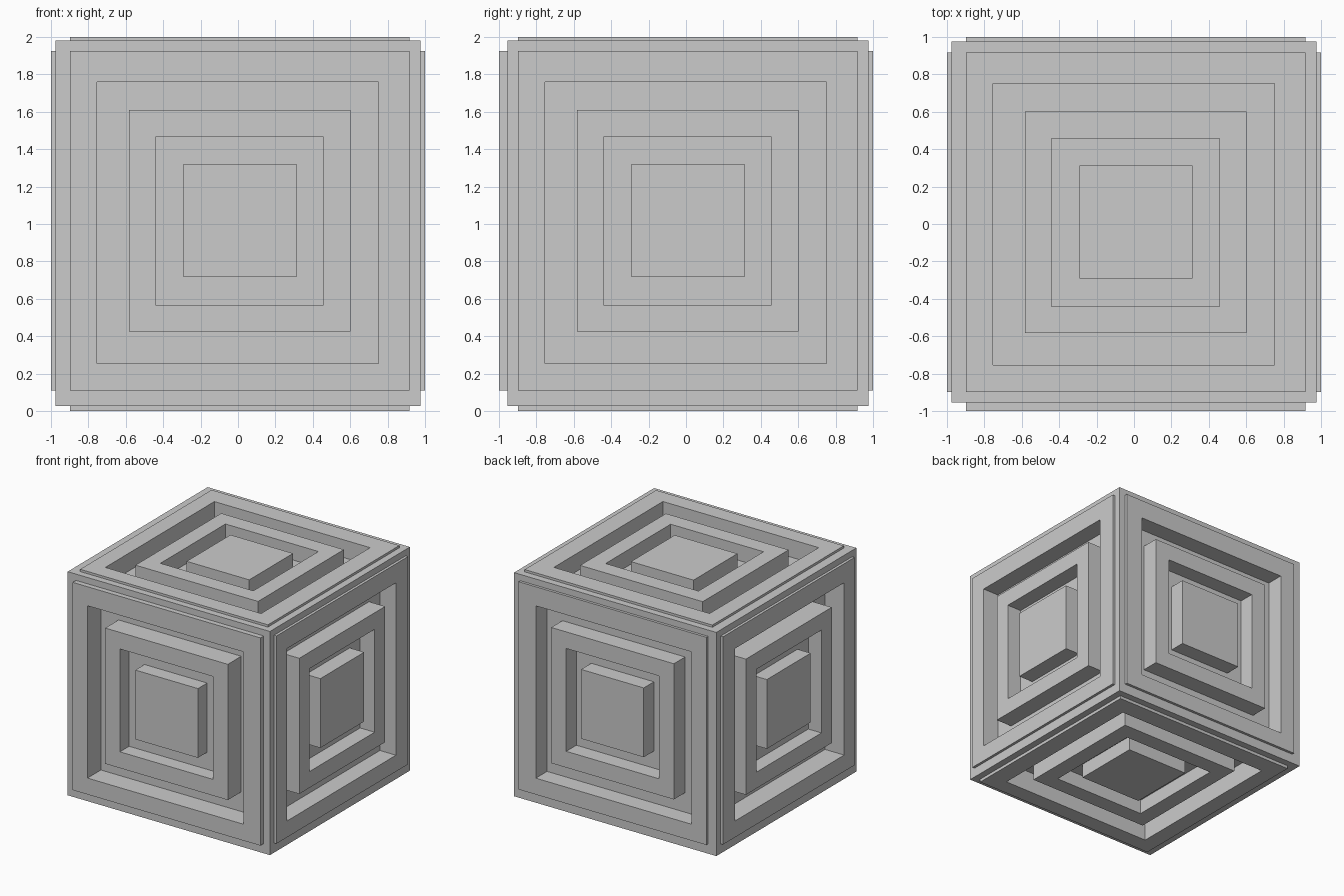
import bpy, bmesh

if "Cube" in bpy.data.objects:
    bpy.data.objects.remove(bpy.data.objects["Cube"])

# Square sections (low, high), shared by all six sides
FRAME = (-0.897, 0.917)
OPENING = (-0.754, 0.751)
RING = (-0.583, 0.602)
RING_HOLE = (-0.441, 0.457)
BLOCK = (-0.292, 0.313)
BODY = [(-0.977, 0.977), (-0.955, 0.977), (0.027, 1.98)]
# Distances from the centre for each side: face, outer groove floor, inner groove floor
LEVELS = {-1: (1.0, 0.815, 0.873), 1: (1.0, 0.845, 0.86)}
SIDES = {(1, -1): "front", (1, 1): "back", (0, -1): "left",
         (0, 1): "right", (2, -1): "bottom", (2, 1): "top"}


def square(bm, axis, side, sec, depth):
    """Four corners of a square section; sec None means the full body face."""
    u, v = [a for a in range(3) if a != axis]
    corners = []
    for i, j in ((0, 0), (1, 0), (1, 1), (0, 1)):
        p = [0, 0, 0]
        for a, k in ((u, i), (v, j)):
            p[a] = BODY[a][k] if sec is None else sec[k] + (1.008 if a == 2 else 0)
        if sec is None:
            p[axis] = BODY[axis][side > 0]
        else:
            p[axis] = depth + (1.0 if axis == 2 else 0)
        corners.append(bm.verts.new(p))
    return corners


def bridge(bm, loops):
    for a, b in zip(loops, loops[1:]):
        for i in range(4):
            j = (i + 1) % 4
            bm.faces.new((a[i], a[j], b[j], b[i]))


def finish(bm, name):
    bmesh.ops.remove_doubles(bm, verts=bm.verts, dist=1e-4)
    bmesh.ops.recalc_face_normals(bm, faces=bm.faces)
    mesh = bpy.data.meshes.new(name)
    bm.to_mesh(mesh)
    bm.free()
    bpy.context.collection.objects.link(bpy.data.objects.new(name, mesh))


def slab(name, axis, side, sec, hole, low, high):
    """Square slab between two levels, with an optional square hole."""
    bm = bmesh.new()
    outer = [square(bm, axis, side, sec, d) for d in (low, high)]
    if hole:
        inner = [square(bm, axis, side, hole, d) for d in (high, low)]
        bridge(bm, outer + inner + outer[:1])
    else:
        bridge(bm, outer)
        bm.faces.new(outer[0])
        bm.faces.new(outer[1])
    finish(bm, name)


# Cube body with a square recess in each side
bm = bmesh.new()
for axis, side in SIDES:
    level = BODY[axis][side > 0] - (1.0 if axis == 2 else 0)
    floor = side * LEVELS[side][1]
    loops = [square(bm, axis, side, None, 0),
             square(bm, axis, side, OPENING, level),
             square(bm, axis, side, OPENING, floor)]
    bridge(bm, loops)
    bm.faces.new(loops[-1])
finish(bm, "cube_body")

# Raised frame, ring, inner floor and centre block on each side
for (axis, side), label in SIDES.items():
    face, floor, inner = (side * d for d in LEVELS[side])
    level = BODY[axis][side > 0] - (1.0 if axis == 2 else 0)
    slab(label + "_frame", axis, side, FRAME, OPENING, level, face)
    slab(label + "_ring", axis, side, RING, RING_HOLE, floor, face)
    slab(label + "_inner_floor", axis, side, RING_HOLE, None, floor, inner)
    slab(label + "_centre_block", axis, side, BLOCK, None, inner, face)
